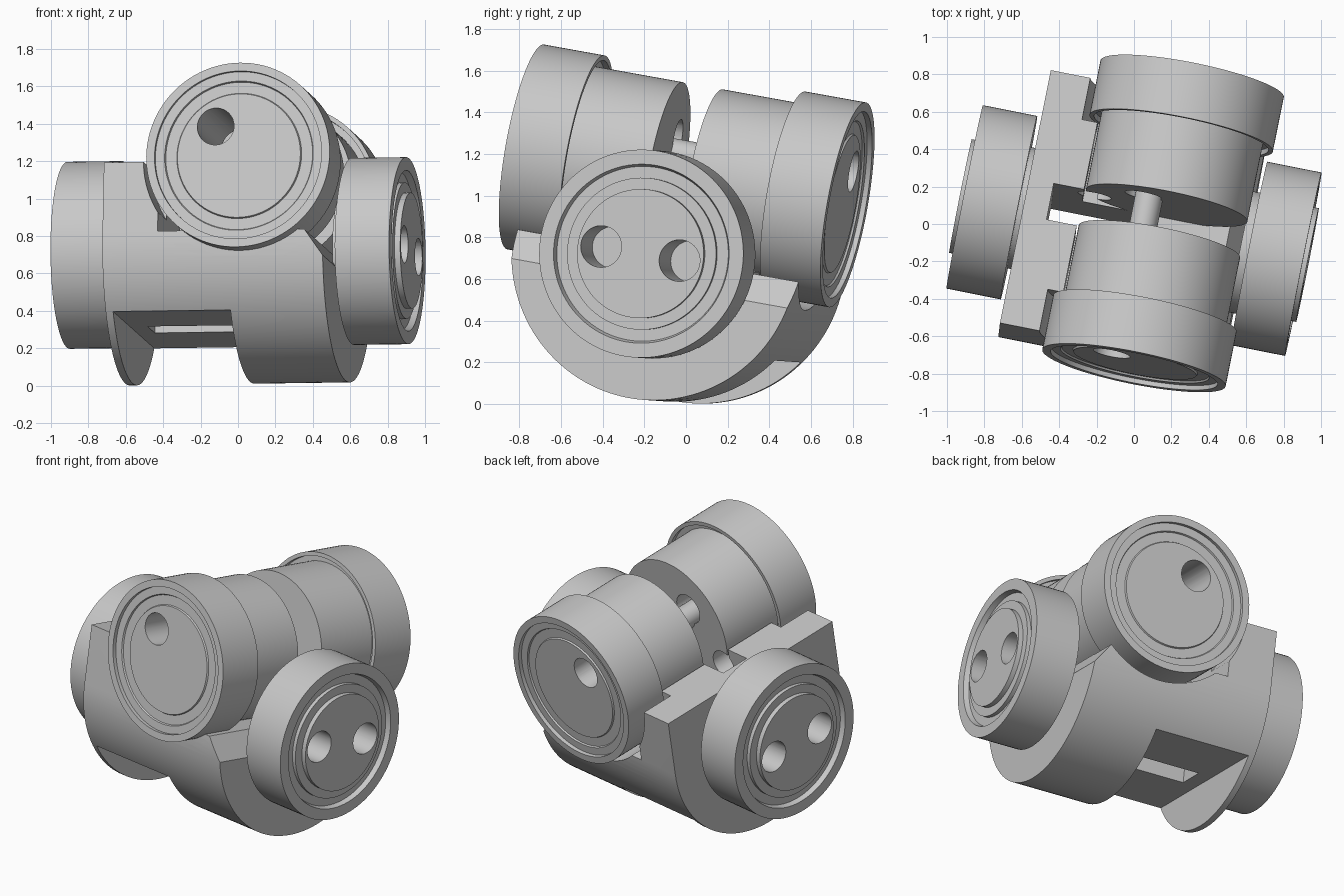
import bpy, bmesh, math
from mathutils import Matrix, Vector

cube = bpy.data.objects.get("Cube")
if cube:
    bpy.data.objects.remove(cube, do_unlink=True)

gray = bpy.data.materials.new("plain gray")
gray.use_nodes = True
gray.diffuse_color = (0.58, 0.58, 0.58, 1)
gray.node_tree.nodes["Principled BSDF"].inputs["Base Color"].default_value = gray.diffuse_color

# Local frame of the fitting: u across, v along the drums, w up
U = Vector((0.981, -0.195, 0.0135)).normalized()
V0 = Vector((0, 0, 1)).cross(U).normalized()
W0 = U.cross(V0)
T = math.radians(10)
V = V0 * math.cos(T) - W0 * math.sin(T)
W = U.cross(V)
FRAME = Matrix.Translation((0, -0.035, 0.709)) @ Matrix((U, V, W)).transposed().to_4x4()

DRUM = Vector((0.15, 0, 0.39))
X, Y = Vector((1, 0, 0)), Vector((0, 1, 0))


def finish(name, bm):
    bmesh.ops.remove_doubles(bm, verts=bm.verts, dist=1e-5)
    bmesh.ops.recalc_face_normals(bm, faces=bm.faces)
    me = bpy.data.meshes.new(name)
    bm.to_mesh(me)
    bm.free()
    me.materials.append(gray)
    ob = bpy.data.objects.new(name, me)
    bpy.context.collection.objects.link(ob)
    return ob


def lathe(name, profile, axis, origin=Vector(), seg=96):
    """Turn an open (radius, height) profile about an axis."""
    bm = bmesh.new()
    rot = Vector((0, 0, 1)).rotation_difference(axis).to_matrix()
    rings = []
    for r, h in profile:
        if r == 0:
            rings.append([bm.verts.new(rot @ Vector((0, 0, h)) + origin)] * seg)
            continue
        angles = [2 * math.pi * i / seg for i in range(seg)]
        rings.append([bm.verts.new(rot @ Vector((r * math.cos(a), r * math.sin(a), h)) + origin)
                      for a in angles])
    for a, b in zip(rings, rings[1:]):
        for i in range(seg):
            j = (i + 1) % seg
            corners = list(dict.fromkeys((a[i], a[j], b[j], b[i])))
            bm.faces.new(corners)
    return finish(name, bm)


def rod(name, r, lo, hi, axis, origin=Vector()):
    return lathe(name, [(0, lo), (r, lo), (r, hi), (0, hi)], axis, origin, 48 if r < 0.2 else 96)


def prism(name, points, direction):
    """Closed solid swept straight from an outline."""
    bm = bmesh.new()
    near = [bm.verts.new(p) for p in points]
    far = [bm.verts.new(Vector(p) + Vector(direction)) for p in points]
    bm.faces.new(near)
    bm.faces.new(far[::-1])
    for i in range(len(near)):
        bm.faces.new((near[i - 1], near[i], far[i], far[i - 1]))
    return finish(name, bm)


def box(name, u, v, w):
    return prism(name, [(a, b, w[0]) for a, b in
                        ((u[0], v[0]), (u[1], v[0]), (u[1], v[1]), (u[0], v[1]))],
                 (0, 0, w[1] - w[0]))


def cut(ob, cutters):
    bpy.context.view_layer.objects.active = ob
    for c in cutters:
        mod = ob.modifiers.new("cut", "BOOLEAN")
        mod.operation, mod.solver, mod.object = "DIFFERENCE", "EXACT", c
        bpy.ops.object.modifier_apply(modifier=mod.name)
        bpy.data.objects.remove(c, do_unlink=True)


parts = []

# Cradle body: U-shaped section running across
R, TOP = 0.70, 0.376
arc = [(-0.6, R * math.cos(a), R * math.sin(a))
       for a in (math.pi + math.pi * i / 64 for i in range(65))]
body = prism("cradle_body", [(-0.6, -R, TOP)] + arc + [(-0.6, R, TOP)], (1.2, 0, 0))
shoulder = [(-0.3, 1), (-0.3, 0), (0.5, 0), (0.6, -0.14), (0.7, -0.28), (0.7, 1)]
cut(body, [
    prism("deck_cutter", [(u, -1, w) for u, w in shoulder], (0, 2, 0)),
    rod("flange_clearance", 0.535, 0.47, 1, Y, DRUM),
    rod("flange_clearance", 0.535, 0.47, 1, -Y, DRUM),
    box("lower_notch", (-0.56, 0.08), (-1, 1), (-1, -0.41)),
    box("slot", (-0.465, 0.08), (-0.1, 0.1), (-0.6, 0.6)),
    rod("slot_hole", 0.09, -0.3, 0.3, Y, Vector((-0.24, 0, 0.25))),
])
parts.append(body)

# Side discs with two holes each
disc = [(0, 0.58), (0.33, 0.58), (0.33, 0.627), (0.5, 0.627), (0.5, 0.923), (0.43, 0.923),
        (0.42, 0.89), (0.365, 0.89), (0.365, 0.915), (0.31, 0.915), (0.31, 0.946), (0, 0.946)]
for name, d in (("left_disc", X), ("right_disc", -X)):
    ob = lathe(name, disc, d)
    cut(ob, [rod("hole", 0.1, 0.66, 1.1, d, Y * s * 0.195) for s in (-1, 1)])
    parts.append(ob)

# Front and back drums: barrel, flange and ringed face with one through hole
drum = [(0, 0.1), (0.44, 0.1), (0.44, 0.53), (0.475, 0.53), (0.475, 0.5), (0.5, 0.5), (0.5, 0.8),
        (0.455, 0.8), (0.455, 0.775), (0.405, 0.775), (0.4, 0.765), (0.34, 0.765),
        (0.335, 0.775), (0, 0.775)]
for name, d in (("front_drum", -Y), ("back_drum", Y)):
    ob = lathe(name, drum, d, DRUM)
    cut(ob, [rod("hole", 0.1, 0, 1, d, Vector((0.02, 0, 0.55))),
             rod("slot_hole", 0.09, 0, 0.3, d, Vector((-0.24, 0, 0.25)))])
    parts.append(ob)

# Pin joining the drums
parts.append(rod("link_pin", 0.075, -0.2, 0.2, Y, Vector((0.05, 0, 0.48))))

# Place everything in the tilted frame and shade
for ob in parts:
    ob.data.transform(FRAME)
    bpy.ops.object.select_all(action="DESELECT")
    ob.select_set(True)
    bpy.context.view_layer.objects.active = ob
    bpy.ops.object.shade_smooth_by_angle(angle=math.radians(30))
